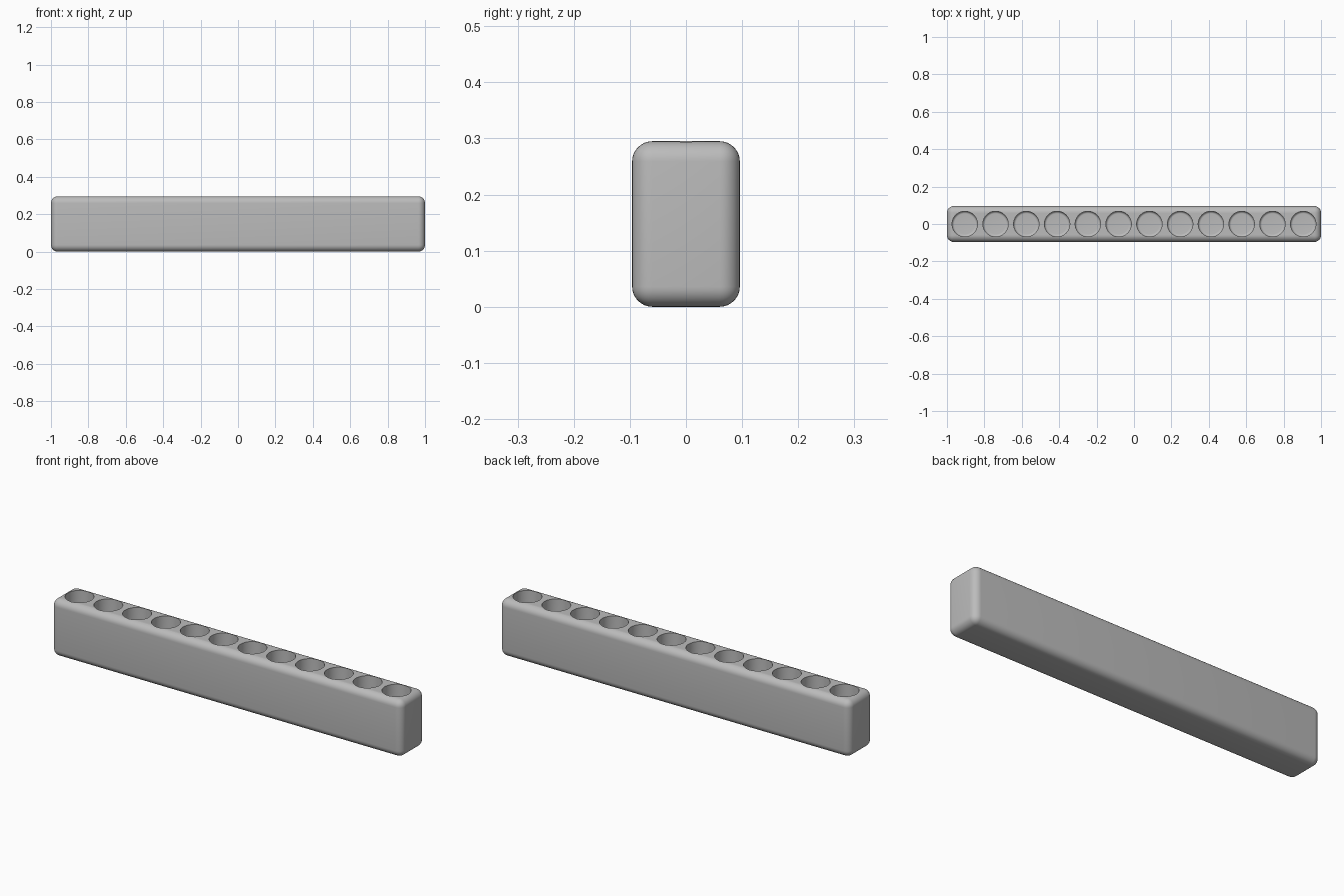
import bpy, bmesh, math
from mathutils import Matrix, Vector

cube = bpy.data.objects.get("Cube")
if cube:
    bpy.data.objects.remove(cube)

LENGTH, DEPTH, HEIGHT, ROUND = 2.0, 0.192, 0.295, 0.036
HOLES, PITCH, SIDES = 12, 0.1645, 48

grey = bpy.data.materials.new("plain grey")
grey.use_nodes = True
colour = (0.5, 0.5, 0.5, 1)
grey.diffuse_color = colour
grey.node_tree.nodes["Principled BSDF"].inputs["Base Color"].default_value = colour


def add_object(name, bm):
    bmesh.ops.recalc_face_normals(bm, faces=bm.faces)
    mesh = bpy.data.meshes.new(name)
    bm.to_mesh(mesh)
    bm.free()
    mesh.materials.append(grey)
    obj = bpy.data.objects.new(name, mesh)
    bpy.context.collection.objects.link(obj)
    return obj


# Block with every edge rounded
bm = bmesh.new()
bmesh.ops.create_cube(bm, size=1)
bmesh.ops.scale(bm, vec=(LENGTH, DEPTH, HEIGHT), verts=bm.verts)
bmesh.ops.translate(bm, vec=(0, 0, HEIGHT / 2), verts=bm.verts)
bmesh.ops.bevel(bm, geom=bm.edges[:], offset=ROUND, segments=8,
                profile=0.5, affect='EDGES')
block = add_object("holder_block", bm)

# Socket profile (radius, height): straight wall and rounded floor edge
radius, floor, fillet = 0.068, 0.035, 0.013
profile = [(radius, HEIGHT + 0.03)]
for i in range(7):
    a = math.pi / 2 * i / 6
    profile.append((radius - fillet + fillet * math.cos(a),
                    floor + fillet - fillet * math.sin(a)))

# Row of round socket cutters
bm = bmesh.new()
for n in range(HOLES):
    x = (n - (HOLES - 1) / 2) * PITCH
    rings = []
    for r, z in profile:
        angles = [math.tau * k / SIDES for k in range(SIDES)]
        rings.append([bm.verts.new((x + r * math.cos(a), r * math.sin(a), z))
                      for a in angles])
    for low, high in zip(rings, rings[1:]):
        for k in range(SIDES):
            j = (k + 1) % SIDES
            bm.faces.new((low[k], low[j], high[j], high[k]))
    bm.faces.new(rings[0])
    bm.faces.new(rings[-1])
cutter = add_object("socket_cutter", bm)
cutter.hide_render = True

# Cut the sockets, then remove the cutter
cut = block.modifiers.new("sockets", 'BOOLEAN')
cut.operation = 'DIFFERENCE'
cut.solver = 'EXACT'
cut.object = cutter
bpy.ops.object.select_all(action='DESELECT')
block.select_set(True)
bpy.context.view_layer.objects.active = block
bpy.ops.object.modifier_apply(modifier=cut.name)
bpy.data.objects.remove(cutter)

bpy.ops.object.shade_smooth_by_angle(angle=math.radians(30))
